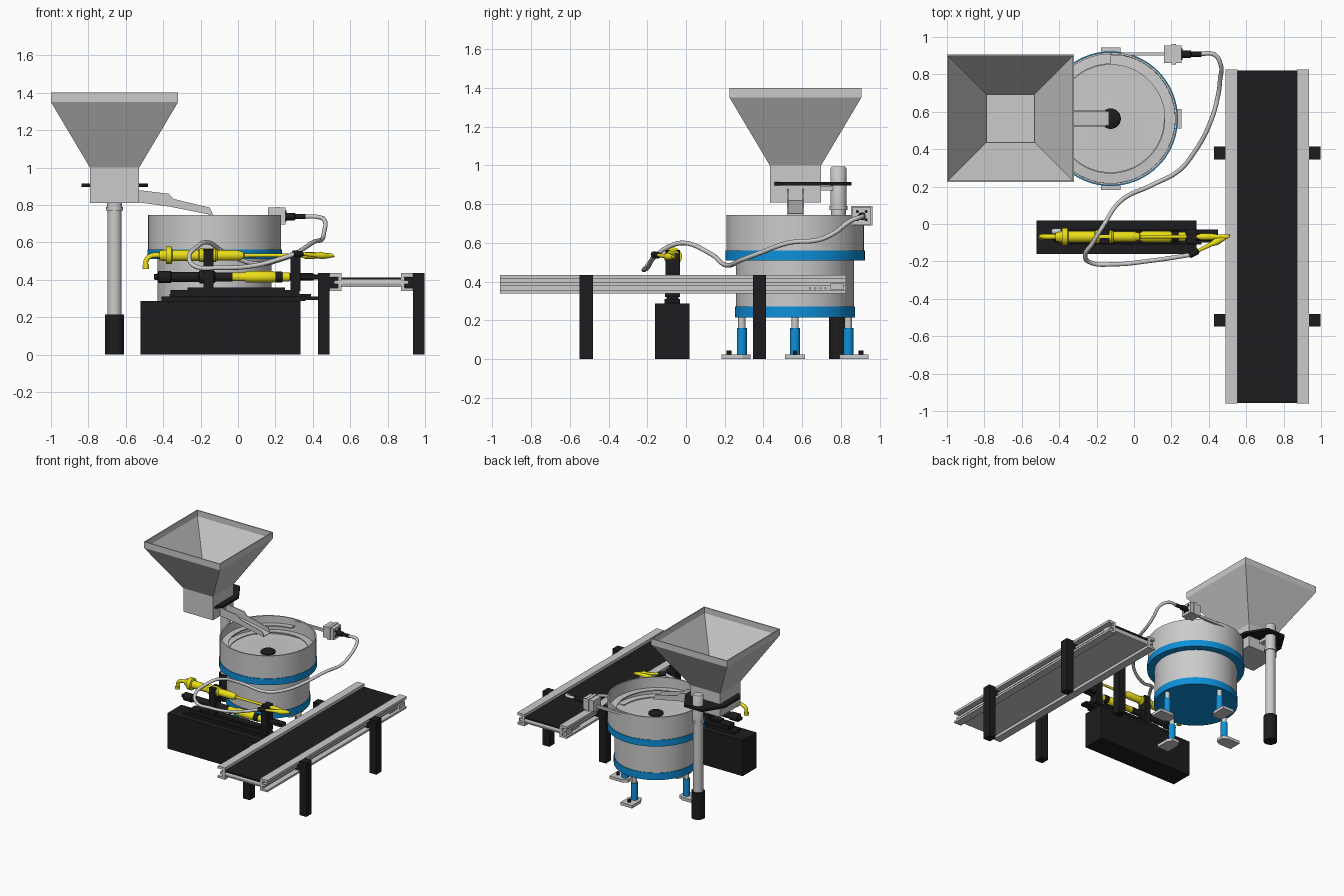
import bpy, bmesh
from math import sin, cos, pi, radians
from mathutils import Vector, Matrix

if "Cube" in bpy.data.objects:
    bpy.data.objects.remove(bpy.data.objects["Cube"])


def mat(name, c):
    m = bpy.data.materials.new(name)
    m.diffuse_color = (*c, 1)
    m.use_nodes = True
    m.node_tree.nodes["Principled BSDF"].inputs["Base Color"].default_value = m.diffuse_color
    return m


BLACK = mat("black", (0.012, 0.012, 0.013))
BLUE = mat("blue", (0.004, 0.28, 0.7))
YELLOW = mat("yellow", (0.83, 0.74, 0.01))


def mesh(name, verts, faces, m=None, smooth=False):
    me = bpy.data.meshes.new(name)
    bm = bmesh.new()
    vs = [bm.verts.new(v) for v in verts]
    for f in faces:
        bm.faces.new([vs[i] for i in f])
    bmesh.ops.remove_doubles(bm, verts=bm.verts, dist=1e-5)
    bmesh.ops.recalc_face_normals(bm, faces=bm.faces)
    bm.to_mesh(me)
    bm.free()
    ob = bpy.data.objects.new(name, me)
    bpy.context.collection.objects.link(ob)
    if m:
        me.materials.append(m)
    if smooth:
        bpy.context.view_layer.objects.active = ob
        bpy.ops.object.select_all(action='DESELECT')
        ob.select_set(True)
        bpy.ops.object.shade_smooth_by_angle(angle=radians(35))
    return ob


def loft(name, rings, m=None, cap=True, closed=False, smooth=False):
    """Bridge equal-length rings of points; cap the ends or close the loop."""
    n, k = len(rings[0]), len(rings)
    faces = [(i * n + j, i * n + (j + 1) % n, (i + 1) % k * n + (j + 1) % n, (i + 1) % k * n + j)
             for i in range(k if closed else k - 1) for j in range(n)]
    if cap and not closed:
        faces += [tuple(range(n)), tuple(range((k - 1) * n, k * n))]
    return mesh(name, [p for r in rings for p in r], faces, m, smooth)


def box(name, x, y, z, m=None):
    return loft(name, [[(a, b, c) for a, b in ((x[0], y[0]), (x[1], y[0]), (x[1], y[1]), (x[0], y[1]))]
                       for c in z], m)


def extrude(name, prof, axis, a, b, m=None):
    """Extrude a 2D profile along x, y or z from a to b."""
    put = {'x': lambda u, v, t: (t, u, v), 'y': lambda u, v, t: (u, t, v), 'z': lambda u, v, t: (u, v, t)}[axis]
    return loft(name, [[put(u, v, t) for u, v in prof] for t in (a, b)], m)


def lathe(name, prof, origin, axis='z', m=None, n=32, closed=False):
    """Revolve (radius, height) points about an axis through origin."""
    d = {'x': Vector((1, 0, 0)), 'z': Vector((0, 0, 1))}.get(axis) if isinstance(axis, str) else Vector(axis).normalized()
    q = d.to_track_quat('Z', 'Y').to_matrix()
    o = Vector(origin)
    rings = [[o + q @ Vector((r * cos(2 * pi * j / n), r * sin(2 * pi * j / n), h)) for j in range(n)] for r, h in prof]
    return loft(name, rings, m, closed=closed, smooth=True)


def tube(name, pts, r, m=None, res=8):
    cu = bpy.data.curves.new(name, 'CURVE')
    cu.dimensions, cu.bevel_depth, cu.bevel_resolution, cu.use_fill_caps = '3D', r, 3, True
    s = cu.splines.new('BEZIER')
    s.resolution_u = res
    s.bezier_points.add(len(pts) - 1)
    for bp, p in zip(s.bezier_points, pts):
        bp.co = p
        bp.handle_left_type = bp.handle_right_type = 'AUTO'
    ob = bpy.data.objects.new(name, cu)
    bpy.context.collection.objects.link(ob)
    if m:
        cu.materials.append(m)
    return ob


# Hopper: open funnel with a square outlet box
HX, HY = -0.66, 0.565


def sq(h, z):
    return [(HX + a * h, HY + b * h, z) for a, b in ((-1, -1), (1, -1), (1, 1), (-1, 1))]


loft("hopper", [sq(.132, .81), sq(.132, 1.0), sq(.34, 1.35), sq(.34, 1.4),
                sq(.332, 1.4), sq(.332, 1.352), sq(.128, 1.002), sq(.128, .99)])
extrude("gate_plate", [(-.77, .435), (-.55, .435), (-.482, .5), (-.482, .70), (-.58, .855),
                       (-.74, .855), (-.838, .70), (-.838, .5)], 'z', .897, .914, BLACK)
# Hopper post with sleeve and clamp
lathe("hopper_post", [(.038, .1), (.038, .77), (.046, .77), (.046, .79), (.041, .79), (.041, .985), (.034, .995)], (HX, .787, 0))
lathe("post_sleeve", [(.05, 0), (.05, .215), (.042, .215)], (HX, .787, 0), m=BLACK)
box("post_bracket", (-.69, -.63), (.69, .77), (.87, .895))
# Chute: U channel from outlet box into the bowl
low = [(-.54, .815), (-.36, .79), (-.135, .745)]
top = [(-.54, .88), (-.37, .86), (-.345, .832), (-.15, .785), (-.135, .75)]
for nm, y in (("left", .522), ("right", .602)):
    extrude("chute_side_" + nm, low + top[::-1], 'y', y, y + .006)
extrude("chute_floor", low + [(x, z + .006) for x, z in low[::-1]], 'y', .522, .608)

# Vibratory bowl
B = (-.125, .563, 0)
lathe("bowl_upper", [(.355, .55), (.355, .745), (.345, .745), (.345, .69), (.343, .6), (.25, .595), (.05, .61)], B, n=64)
lathe("bowl_rim_ring", [(.30, .51), (.36, .51), (.36, .562), (.30, .562)], B, m=BLUE, n=64, closed=True)
lathe("bowl_drum", [(.305, .26), (.305, .52)], B, n=64)
lathe("bowl_base_ring", [(.31, .215), (.31, .272)], B, m=BLUE, n=64)
lathe("bowl_hub", [(.055, .59), (.055, .62), (.04, .63)], B, m=BLACK, n=24)
# Spiral track climbing the inner wall
rings = []
for i in range(121):
    a, t = radians(90 + 630 * (1 - i / 120)), i / 120
    z, ri = .605 + .09 * t, .285 + .008 * t
    rings.append([(B[0] + r * cos(a), B[1] + r * sin(a), z + d) for r, d in ((ri, 0), (.347, -.004), (.347, -.01), (ri, -.008))])
loft("spiral_track", rings, smooth=True)
# Four legs: rod, blue sleeve, foot plate, bolt
for i, (nm, a) in enumerate((("right", 0), ("back", 90), ("left", 180), ("front", 270))):
    M = Matrix.Translation(B) @ Matrix.Rotation(radians(a), 4, 'Z')
    parts = [lathe(f"leg_rod_{nm}", [(.019, .15), (.019, .25)], (.275, 0, 0), n=20),
             lathe(f"leg_sleeve_{nm}", [(.026, .02), (.026, .16)], (.275, 0, 0), m=BLUE, n=20),
             extrude(f"foot_{nm}", [(.23, -.03), (.27, -.052), (.38, -.052), (.38, .052), (.27, .052), (.23, .03)], 'z', 0, .024),
             lathe(f"foot_bolt_{nm}", [(.013, .02), (.013, .045)], (.34, 0, 0), m=BLACK, n=6)]
    for p in parts:
        p.matrix_world = M

# Outlet track, sorting head and plug
box("outlet_track", (-.12, .17), (.90, .918), (.715, .735))
box("outlet_head", (.16, .255), (.86, .955), (.695, .785))
box("outlet_head_collar", (.20, .225), (.853, .962), (.69, .79))
for y in (.885, .93):
    for z in (.72, .762):
        lathe("head_screw", [(.008, 0), (.008, .005)], (.254, y, z), 'x', BLACK, 12)
lathe("head_plug", [(.02, 0), (.02, .05), (.014, .055), (.014, .11)], (.252, .908, .738), 'x', BLACK, 20)

# Feed hose
tube("feed_hose", [(.34, .908, .738), (.43, .905, .735), (.464, .85, .715), (.46, .77, .655), (.45, .69, .618), (.405, .536, .602),
                   (.32, .38, .548), (.24, .285, .512), (.1, .21, .485), (-.07, .124, .546), (-.165, -.01, .6), (-.22, -.1, .575), (-.262, -.17, .52),
                   (-.235, -.205, .475), (-.1, -.215, .464), (.085, -.197, .475), (.22, -.178, .51), (.31, -.163, .54)], .012)

# Driver unit: base block and slide
Y = -.068
box("driver_base", (-.52, .335), (-.16, .018), (0, .287), BLACK)
box("slide_bed", (-.41, .36), (-.11, -.03), (.285, .31), BLACK)
box("slide_tongue", (.2, .43), (-.1, -.04), (.293, .31), BLACK)
box("slide_rail", (-.365, .39), (-.1, -.04), (.308, .325), BLACK)
box("slide_carriage", (-.36, .33), (-.108, -.032), (.322, .345), BLACK)
box("slide_top", (-.27, .25), (-.1, -.04), (.343, .358), BLACK)
for nm, x, zt in (("rear", -.158, .565), ("front", .308, .545)):
    box("driver_clamp_" + nm, (x - .027, x + .027), (-.105, -.03), (.34, zt), BLACK)
# Lower driver
lathe("lower_driver_motor", [(.014, -.45), (.018, -.43), (.032, -.425), (.032, -.36), (.026, -.355), (.026, -.21), (.034, -.205),
                             (.034, -.13), (.025, -.12), (.025, -.03)], (0, Y, .415), 'x', BLACK)
lathe("lower_driver_grip", [(.023, -.035), (.023, .035), (.031, .05), (.031, .19), (.025, .2), (.025, .275)], (0, Y, .415), 'x', YELLOW)
lathe("lower_driver_nose", [(.03, .2), (.03, .235), (.02, .24), (.02, .4), (.013, .41), (.011, .48)], (0, Y, .415), 'x', BLACK)
# Upper feeder with bent inlet and long nozzle
lathe("upper_feeder_body", [(.024, -.42), (.03, -.4), (.03, -.385), (.047, -.385), (.047, -.355), (.03, -.35), (.03, -.21),
                            (.036, -.205), (.036, -.12), (.028, -.11), (.028, 0), (.018, .03), (.01, .035), (.009, .34)], (0, Y, .53), 'x', YELLOW)
tube("upper_feeder_inlet", [(-.4, Y, .53), (-.465, Y, .527), (-.49, Y, .505), (-.493, Y, .47)], .014, YELLOW)
lathe("inlet_end", [(.018, 0), (.018, .022)], (-.493, Y, .457), 'z', YELLOW, 20)
lathe("side_port", [(.016, 0), (.016, .04), (.01, .05)], (-.39, -.04, .53), (-1, 0, 0), None, 16)
box("nozzle_plate", (.32, .45), (-.092, -.03), (.405, .425), BLACK)
# Angled nozzle joined to the hose
d = Vector((.2, .1, -.015))
lathe("nozzle_plug", [(.017, 0), (.017, .05), (.012, .055)], (.295, -.167, .54), d, BLACK, 16)
lathe("nozzle_arm", [(.008, 0), (.012, .09), (.02, .12), (.014, .16), (.004, .2)], (.335, -.147, .538), d, YELLOW, 16)
lathe("nozzle_tip", [(.011, 0), (.018, .02), (.018, .07), (.013, .1), (.013, .15), (.006, .17)], (.34, Y, .53), 'x', YELLOW, 20)

# Conveyor
CX, Y0, Y1 = .7125, -.96, .825
box("conveyor_bed", (.55, .875), (Y0 + .01, Y1 - .01), (.362, .402))
box("conveyor_belt", (.552, .873), (Y0 + .003, Y1 - .003), (.400, .413), BLACK)
rail = [(.158, .34), (.222, .34), (.222, .356), (.178, .356), (.178, .378), (.2, .378), (.2, .396), (.178, .396),
        (.178, .416), (.222, .416), (.222, .436), (.158, .436)]
for s, nm in ((-1, "left"), (1, "right")):
    extrude("conveyor_rail_" + nm, [(CX + s * u, z) for u, z in rail], 'y', Y0, Y1)
    xs = sorted((CX + s * .222, CX + s * .284))
    for end, y in (("front", -.515), ("back", .38)):
        box(f"conveyor_leg_{nm}_{end}", xs, (y - .034, y + .034), (0, .436), BLACK)
        box(f"leg_bracket_{nm}_{end}", sorted((CX + s * .178, CX + s * .23)), (y - .03, y + .03), (.357, .415), BLACK)
    box("tensioner_" + nm, sorted((CX + s * .17, CX + s * .212)), (.745, .815), (.36, .392))
    for k in range(4):
        lathe("rail_bolt", [(.006, 0), (.006, .03)], (CX + s * .175, .64 + k * .027, .366), (s, 0, 0), None, 8)
for y in (Y0 + .028, Y1 - .028):
    lathe("belt_roller", [(.024, -.16), (.024, .16)], (CX, y, .384), 'x', None, 24)
